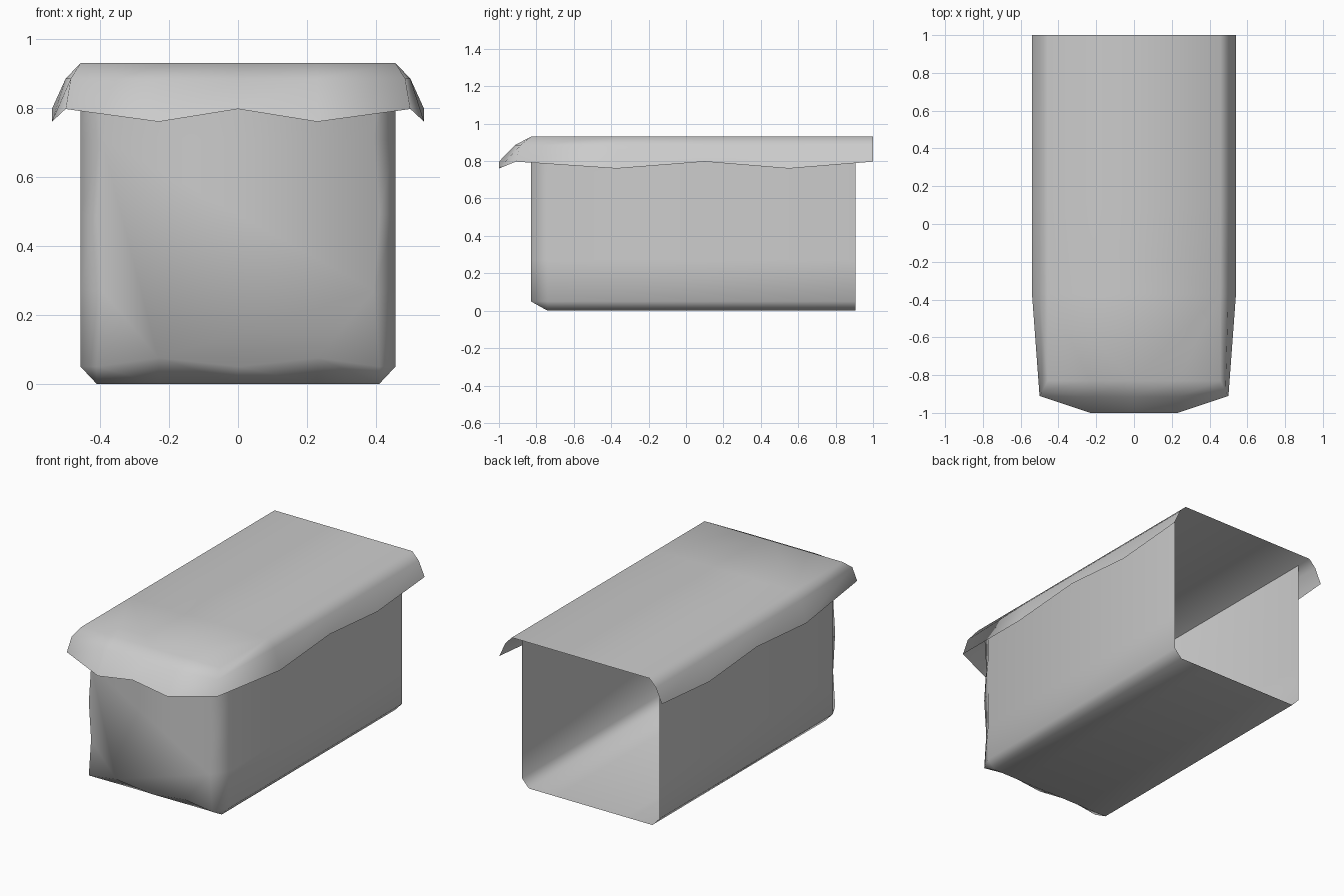
import bpy, bmesh

if "Cube" in bpy.data.objects:
    bpy.data.objects.remove(bpy.data.objects["Cube"])


def build(name, rings, cap):
    """Skin successive open rings of points; cap one ring with a flat face."""
    bm = bmesh.new()
    cache = {}

    def vert(p):
        key = tuple(round(c, 4) for c in p)
        if key not in cache:
            cache[key] = bm.verts.new(key)
        return cache[key]

    rows = [[vert(p) for p in ring] for ring in rings]
    for a, b in zip(rows, rows[1:]):
        for i in range(len(a) - 1):
            quad = list(dict.fromkeys((a[i], a[i + 1], b[i + 1], b[i])))
            if len(quad) > 2:
                bm.faces.new(quad)
    bm.faces.new(list(dict.fromkeys(rows[cap])))
    bmesh.ops.recalc_face_normals(bm, faces=bm.faces[:])
    me = bpy.data.meshes.new(name)
    bm.to_mesh(me)
    bm.free()
    for poly in me.polygons:
        poly.use_smooth = True
    ob = bpy.data.objects.new(name, me)
    bpy.context.collection.objects.link(ob)
    # outward orientation: the top or bottom faces decide
    up = max(me.polygons, key=lambda p: abs(p.normal.z) * p.area)
    want = 1 if up.center.z > 0.5 else -1
    if up.normal.z * want < 0:
        me.flip_normals()
    return ob


# open-backed box: worn chamfer around the front panel
TOP, W = 0.93, 0.457
zs = [TOP, 0.71, 0.49, 0.27, 0.05]
wave_x = [0.41, 0.395, 0.41, 0.395, 0.41]
bottom = [(-0.41, 0.05), (-0.23, 0.075), (0, 0.05), (0.23, 0.075), (0.41, 0.05)]
panel = ([(-x, -0.83, z) for x, z in zip(wave_x, zs)]
         + [(x, -0.83, z) for x, z in bottom]
         + [(x, -0.83, z) for x, z in zip(wave_x[::-1], zs[::-1])])


def section(y):
    return ([(-W, y, z) for z in zs] + [(x, y, 0) for x, _ in bottom]
            + [(W, y, z) for z in zs[::-1]])


build("box_body", [panel, section(-0.74), section(0.905)], 0)

# draped cover: flat top with a wavy flared skirt on three sides
HI, LO = 0.797, 0.76
side = [(1.0, HI), (0.55, LO), (0.1, HI), (-0.37, LO)]
front = [(0.23, LO), (0, HI), (-0.23, LO)]


def skirt(side_x, front_y, corner, z=None):
    cz = HI if z is None else z
    right = [(side_x, y, z or zz) for y, zz in side] + [(*corner, cz)]
    left = [(-x, y, zz) for x, y, zz in right[::-1]]
    return right + [(x, front_y, z or zz) for x, zz in front] + left


build("draped_cover", [
    skirt(W, -0.83, (W, -0.83), TOP),
    skirt(0.50, -0.915, (0.485, -0.885), 0.885),
    skirt(0.54, -1.0, (0.50, -0.91)),
], 0)
